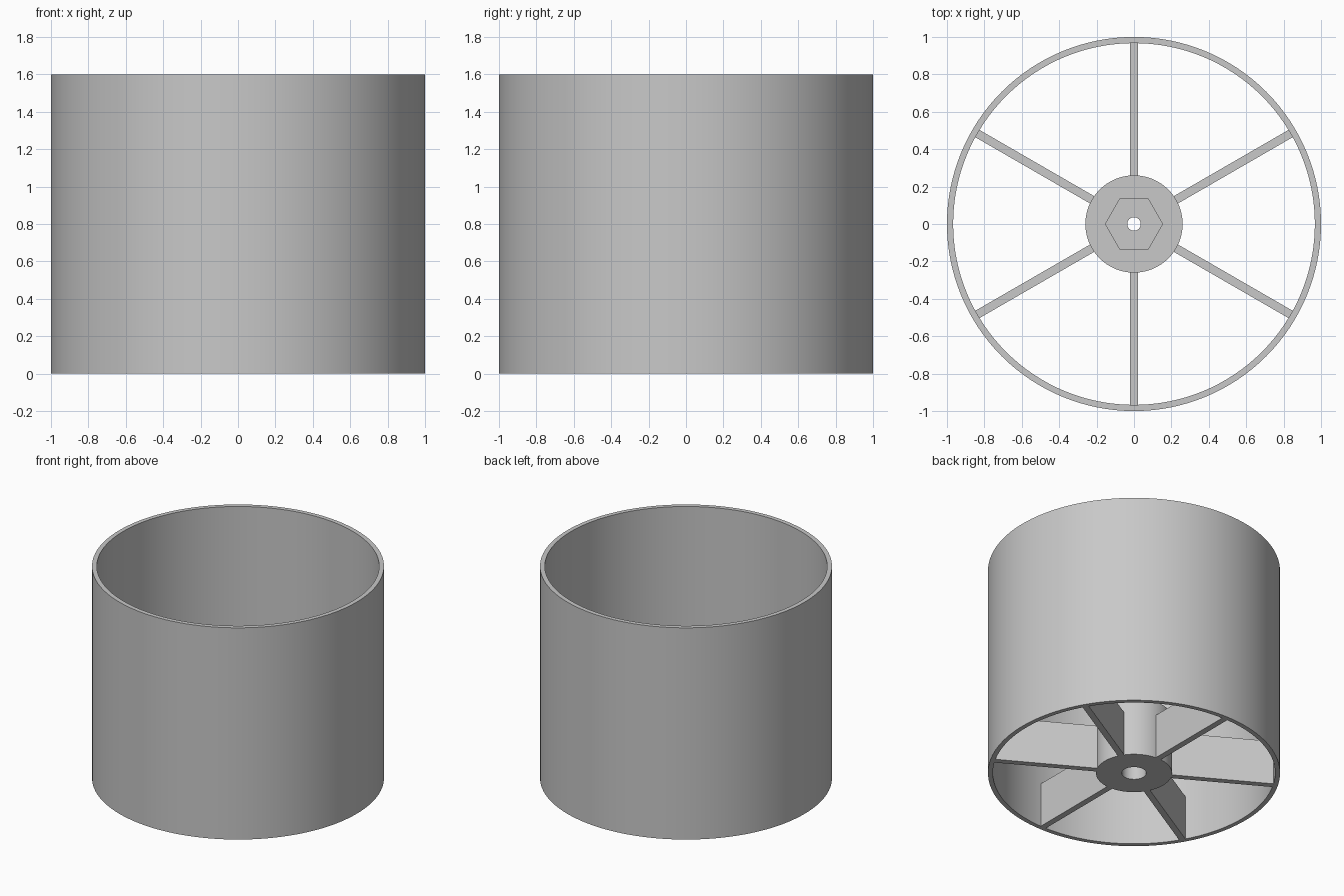
import bpy
import math

if "Cube" in bpy.data.objects:
    bpy.data.objects.remove(bpy.data.objects["Cube"], do_unlink=True)

WIDTH = 1.6
RIM_R, RIM_INNER = 1.0, 0.967
HUB_R, HUB_H = 0.26, 0.44
SPOKE_H, SPOKE_T = 0.335, 0.045

grey = bpy.data.materials.new("light_grey")
grey.use_nodes = True
colour = (0.58, 0.58, 0.58, 1)
grey.diffuse_color = colour
grey.node_tree.nodes["Principled BSDF"].inputs["Base Color"].default_value = colour


def cylinder(name, radius, bottom, top, sides=128, turn=0.0):
    bpy.ops.mesh.primitive_cylinder_add(
        vertices=sides, radius=radius, depth=top - bottom,
        location=(0, 0, (bottom + top) / 2), rotation=(0, 0, turn))
    obj = bpy.context.object
    obj.name = name
    obj.data.materials.append(grey)
    return obj


def cut(target, cutter):
    mod = target.modifiers.new("cut", "BOOLEAN")
    mod.operation = "DIFFERENCE"
    mod.solver = "EXACT"
    mod.object = cutter
    bpy.context.view_layer.objects.active = target
    bpy.ops.object.modifier_apply(modifier=mod.name)
    bpy.data.objects.remove(cutter, do_unlink=True)


def smooth(obj):
    bpy.ops.object.select_all(action="DESELECT")
    obj.select_set(True)
    bpy.context.view_layer.objects.active = obj
    bpy.ops.object.shade_smooth_by_angle(angle=math.radians(30))


# Rim: open thin-walled drum
rim = cylinder("rim", RIM_R, 0, WIDTH)
cut(rim, cylinder("rim_bore", RIM_INNER, -0.1, WIDTH + 0.1))
smooth(rim)

# Hub: hex pocket above, screw hole through, wide bore below
hub = cylinder("hub", HUB_R, 0, HUB_H, sides=96)
cut(hub, cylinder("hex_pocket", 0.153, HUB_H - 0.11, HUB_H + 0.1, 6, math.radians(30)))
cut(hub, cylinder("screw_hole", 0.036, -0.1, HUB_H + 0.1, 48))
cut(hub, cylinder("head_bore", 0.084, -0.1, HUB_H - 0.18, 48))
smooth(hub)

# Spokes: six upright plates between hub and rim
inner, outer = HUB_R - 0.01, RIM_INNER + 0.01
for i in range(6):
    angle = math.radians(30 + 60 * i)
    mid = (inner + outer) / 2
    bpy.ops.mesh.primitive_cube_add(
        size=1, location=(mid * math.cos(angle), mid * math.sin(angle), SPOKE_H / 2),
        rotation=(0, 0, angle))
    spoke = bpy.context.object
    spoke.name = f"spoke_{i + 1}"
    spoke.scale = (outer - inner, SPOKE_T, SPOKE_H)
    spoke.data.materials.append(grey)
